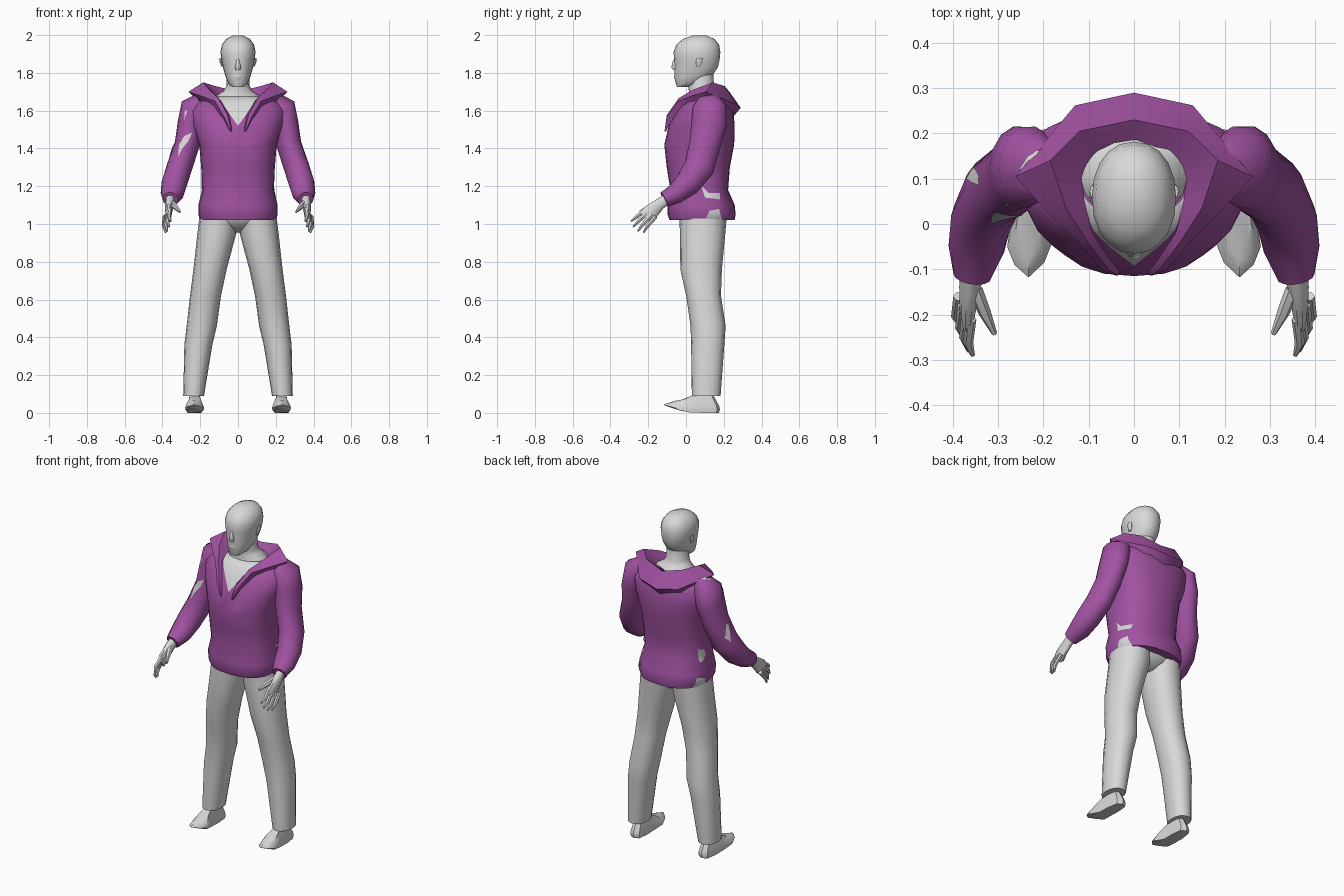
import bpy, bmesh, math
from mathutils import Vector


def material(name, rgb):
    m = bpy.data.materials.new(name)
    m.diffuse_color = (*rgb, 1)
    return m


PURPLE = material("purple cloth", (0.36, 0.085, 0.36))
GREY = material("pale grey", (0.69, 0.69, 0.69))


def finish(bm, name, mats, angle=50):
    bmesh.ops.recalc_face_normals(bm, faces=bm.faces)
    me = bpy.data.meshes.new(name)
    bm.to_mesh(me)
    bm.free()
    for m in mats:
        me.materials.append(m)
    ob = bpy.data.objects.new(name, me)
    bpy.context.collection.objects.link(ob)
    bpy.ops.object.select_all(action='DESELECT')
    ob.select_set(True)
    bpy.context.view_layer.objects.active = ob
    bpy.ops.object.shade_smooth_by_angle(angle=math.radians(angle))
    return ob


def loft_mesh(rings, n=16, power=2.0, tilt=False):
    """Rings are (x, y, z, rx, ry); tilt turns them across the path."""
    bm = bmesh.new()
    centres = [Vector(r[:3]) for r in rings]
    rows = []
    for i, (c, r) in enumerate(zip(centres, rings)):
        u, v = Vector((1, 0, 0)), Vector((0, 1, 0))
        if tilt:
            t = (centres[min(i + 1, len(rings) - 1)] - centres[max(i - 1, 0)]).normalized()
            u = (u - t * u.dot(t)).normalized()
            v = t.cross(u)
        row = []
        for k in range(n):
            a = 2 * math.pi * k / n
            ca, sa = math.cos(a), math.sin(a)
            x = math.copysign(abs(ca) ** (2 / power), ca) * r[3]
            y = math.copysign(abs(sa) ** (2 / power), sa) * r[4]
            row.append(bm.verts.new(c + u * x + v * y))
        rows.append(row)
    for a, b in zip(rows, rows[1:]):
        for k in range(n):
            j = (k + 1) % n
            bm.faces.new((a[k], a[j], b[j], b[k]))
    bm.faces.new(rows[0])
    bm.faces.new(rows[-1])
    return bm


def loft(name, rings, mat, n=16, power=2.0, tilt=False):
    return finish(loft_mesh(rings, n, power, tilt), name, [mat])


def patch(name, target, axis, sign, outline):
    """Thin plate: a flat outline cast along one axis onto the target."""
    bm = bmesh.new()
    others = [i for i in range(3) if i != axis]
    verts = []
    for p in outline:
        co = Vector((0, 0, 0))
        co[others[0]], co[others[1]], co[axis] = p[0], p[1], sign * 3
        verts.append(bm.verts.new(co))
    bmesh.ops.triangulate(bm, faces=[bm.faces.new(verts)])
    bmesh.ops.subdivide_edges(bm, edges=bm.edges[:], cuts=3, use_grid_fill=True)
    ray = Vector((0, 0, 0))
    ray[axis] = -sign
    missed = []
    for v in bm.verts:
        hit, loc, normal, _ = target.ray_cast(v.co, ray)
        if hit:
            v.co = loc - ray * .004
        else:
            missed.append(v)
    bmesh.ops.delete(bm, geom=missed, context='VERTS')
    finish(bm, name, [GREY])


# Sweater body, with the neck opening cut along two slanted planes
torso = loft_mesh([
    (0, .085, 1.02, .198, .172), (0, .083, 1.05, .21, .18), (0, .08, 1.10, .21, .178),
    (0, .07, 1.18, .19, .153), (0, .065, 1.30, .195, .167), (0, .070, 1.42, .205, .185),
    (0, .083, 1.52, .24, .175), (0, .100, 1.60, .255, .15), (0, .105, 1.645, .22, .125),
    (0, .105, 1.675, .12, .09)], n=24, power=2.4)
V_Z, SLOPE = 1.52, 0.72
for s in (-1, 1):
    front = [f for f in torso.faces if f.calc_center_median().y < .07 and f.calc_center_median().z > 1.45]
    geom = set(front) | {e for f in front for e in f.edges} | {v for f in front for v in f.verts}
    bmesh.ops.bisect_plane(torso, geom=list(geom), plane_co=(0, 0, V_Z),
                           plane_no=(s, 0, -SLOPE))
for f in torso.faces:
    c = f.calc_center_median()
    if c.y < .07 and c.z > V_Z and abs(c.x) < SLOPE * (c.z - V_Z):
        f.material_index = 1
body = finish(torso, "sweater_body", [PURPLE, GREY])

# Folded hood and lapels: inner, rim, outer and under points, back to front
stations = [
    ((0, .15, 1.66), (0, .23, 1.70), (0, .29, 1.615), (0, .235, 1.55)),
    ((.07, .15, 1.66), (.12, .205, 1.73), (.13, .262, 1.635), (.13, .20, 1.57)),
    ((.11, .10, 1.67), (.185, .14, 1.75), (.262, .105, 1.70), (.20, .13, 1.635)),
    ((.11, .05, 1.675), (.15, .035, 1.71), (.20, .035, 1.68), (.17, .03, 1.645)),
    ((.092, -.02, 1.655), (.102, -.04, 1.665), (.122, -.042, 1.65), (.125, -.015, 1.61)),
    ((.048, -.085, 1.58), (.055, -.102, 1.575), (.072, -.102, 1.565), (.075, -.075, 1.555)),
    ((.032, -.105, 1.50), (.036, -.114, 1.49), (.04, -.114, 1.49), (.043, -.105, 1.49))]
full = [[(-x, y, z) for x, y, z in st] for st in reversed(stations[1:])] + stations
hood = bmesh.new()
rows = [[hood.verts.new(p) for p in st] for st in full]
for a, b in zip(rows, rows[1:]):
    for k in range(4):
        j = (k + 1) % 4
        hood.faces.new((a[k], a[j], b[j], b[k]))
hood.faces.new(rows[0])
hood.faces.new(rows[-1])
finish(hood, "hood", [PURPLE], 40)

# Head and neck, the neck spreading onto the shoulders
loft("neck", [(0, .095, 1.64, .125, .085), (0, .10, 1.68, .116, .086), (0, .088, 1.705, .075, .073),
              (0, .08, 1.73, .062, .068), (0, .075, 1.80, .06, .07)], GREY)
loft("head", [
    (0, -.02, 1.725, .028, .028), (0, .010, 1.742, .050, .064), (0, .038, 1.78, .066, .099),
    (0, .054, 1.83, .080, .115), (0, .058, 1.87, .088, .120), (0, .058, 1.91, .093, .124),
    (0, .062, 1.95, .085, .113), (0, .068, 1.98, .062, .083), (0, .072, 1.998, .025, .035)],
    GREY, n=20, power=2.15)
loft("nose", [(0, -.055, 1.815, .014, .012), (0, -.060, 1.83, .016, .018),
              (0, -.058, 1.86, .009, .012), (0, -.055, 1.88, .006, .006)], GREY, n=8)
loft("lips", [(0, -.045, 1.765, .02, .014), (0, -.048, 1.778, .026, .016),
              (0, -.048, 1.79, .02, .013)], GREY, n=8)

# Trouser seat, narrowing to the crotch
loft("trouser_hips", [(0, .095, .955, .035, .05), (0, .092, .99, .12, .10),
                      (0, .09, 1.03, .19, .125), (0, .09, 1.09, .18, .13)], GREY, n=20, power=2.2)

sleeves = {}
for s, side in ((-1, "left"), (1, "right")):
    def part(name, rings, mat, **kw):
        return loft(f"{side}_{name}", [(s * r[0], *r[1:]) for r in rings], mat, **kw)

    # Sleeve from shoulder to gathered cuff
    sleeves[side] = part("sleeve", [
        (.19, .115, 1.65, .05, .065), (.232, .125, 1.615, .074, .092), (.252, .122, 1.53, .068, .096),
        (.27, .10, 1.42, .066, .085), (.31, .07, 1.30, .068, .082), (.337, .01, 1.215, .068, .07),
        (.348, -.055, 1.16, .062, .055), (.357, -.115, 1.13, .042, .042)],
        PURPLE, n=14, tilt=True)

    # Palm, fingers and thumb
    part("palm", [(.358, -.09, 1.14, .026, .03), (.362, -.14, 1.105, .024, .032),
                  (.367, -.19, 1.06, .018, .044), (.367, -.215, 1.035, .013, .04)],
         GREY, n=10, tilt=True)
    for i, (ky, kz, ty, tz) in enumerate(((-.235, 1.06, -.29, 1.015), (-.222, 1.045, -.28, .985),
                                          (-.205, 1.03, -.255, .962), (-.185, 1.02, -.225, .955))):
        x = .36 + .009 * i
        part(f"finger_{i + 1}", [(x, ky + .025, kz + .02, .012, .013),
                                 (x + .006, (ky + ty) / 2, (kz + tz) / 2, .011, .011),
                                 (x - .004, ty, tz, .005, .005)], GREY, n=6, tilt=True)
    part("thumb", [(.35, -.145, 1.11, .016, .018), (.33, -.195, 1.09, .014, .015),
                   (.308, -.242, 1.065, .006, .008)], GREY, n=6, tilt=True)

    # Ear
    part("ear", [(.083, .065, 1.835, .006, .010), (.090, .07, 1.86, .008, .018),
                 (.091, .072, 1.88, .007, .014)], GREY, n=8)

    # Trouser leg, pinched behind the knee
    part("trouser_leg", [
        (.105, .09, 1.03, .10, .125), (.112, .088, .95, .103, .12), (.148, .08, .76, .088, .110),
        (.172, .093, .62, .082, .092), (.192, .117, .46, .08, .093), (.21, .115, .36, .074, .088),
        (.235, .107, .09, .055, .076)], GREY, n=16, power=2.2)

    # Shoe: outline with a curved-up toe and a tapering upper
    outline = [(0, .18), (.03, .165), (.04, .10), (.042, .02), (.052, -.05),
               (.036, -.09), (.005, -.118), (-.03, -.085), (-.048, -.04), (-.036, .02),
               (-.036, .10), (-.03, .165)]
    bm = bmesh.new()
    levels = []
    for z, k in ((.0, .95), (.018, 1.0), (.04, .95), (.078, .78), (.11, .62)):
        row = []
        for x, y in outline:
            slope = max(0, min(1, (.06 - y) / .17))
            h = z * (1 - .75 * slope) + .038 * slope * slope
            row.append(bm.verts.new((s * (.228 + x * k), .06 + (y - .06) * k, h)))
        levels.append(row)
    for a, b in zip(levels, levels[1:]):
        for i in range(12):
            j = (i + 1) % 12
            bm.faces.new((a[i], a[j], b[j], b[i]))
    bm.faces.new(levels[0])
    bm.faces.new(levels[-1])
    finish(bm, f"{side}_shoe", [GREY], 35)

    # Hem notch in the sweater
    patch(f"{side}_hem_notch", body, 0, s, [(.10, 1.022), (.125, 1.07), (.175, 1.08), (.19, 1.022)])

# Tears at the hips
patch("right_hip_tear", body, 0, 1, [(.08, 1.205), (.10, 1.14), (.18, 1.13), (.18, 1.165), (.12, 1.165)])
patch("left_hip_tear", body, 0, -1, [(.085, 1.19), (.10, 1.225), (.145, 1.24), (.135, 1.16), (.11, 1.165)])

# Tears in the left sleeve
arm = sleeves["left"]
patch("sleeve_tear_front", arm, 1, -1, [(-.318, 1.355), (-.312, 1.42), (-.285, 1.465), (-.242, 1.485),
                                        (-.262, 1.44), (-.295, 1.40)])
patch("sleeve_tear_side", arm, 0, -1, [(.10, 1.32), (.085, 1.42), (.105, 1.42), (.13, 1.35)])
patch("sleeve_tear_top", arm, 1, -1, [(-.285, 1.55), (-.282, 1.60), (-.268, 1.60)])
patch("shoulder_tear", arm, 2, 1, [(-.19, .175), (-.235, .15), (-.255, .12), (-.20, .13)])
